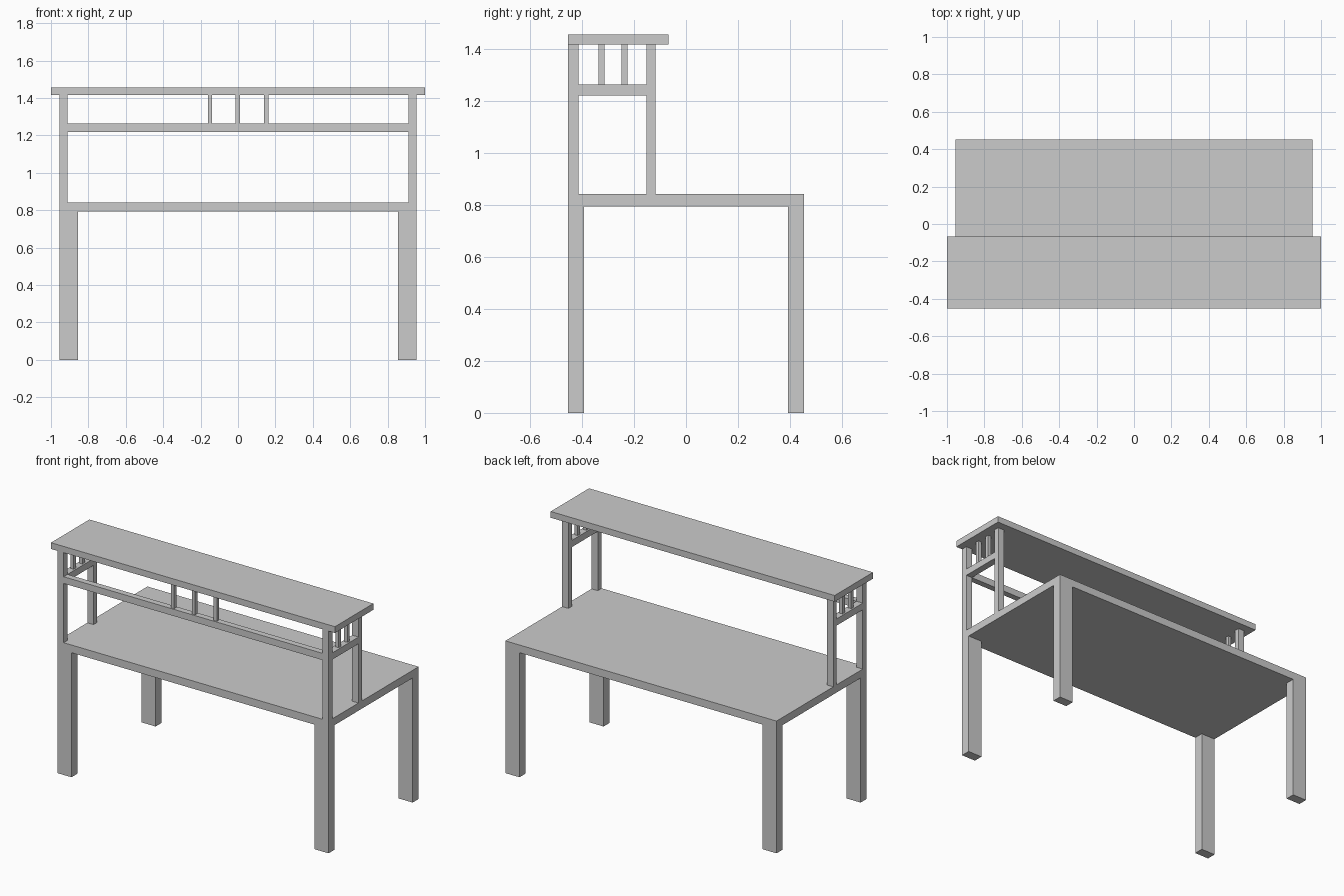
import bpy

if "Cube" in bpy.data.objects:
    bpy.data.objects.remove(bpy.data.objects["Cube"])


def box(name, x, y, z):
    """Box from (min, max) ranges on each axis."""
    bpy.ops.mesh.primitive_cube_add(size=1)
    ob = bpy.context.object
    ob.name = name
    ob.location = [(r[0] + r[1]) / 2 for r in (x, y, z)]
    ob.scale = [r[1] - r[0] for r in (x, y, z)]
    bpy.ops.object.transform_apply(location=True, rotation=False, scale=True)
    return ob


def pair(name, x, y, z):
    """Box mirrored across x = 0."""
    box(name + "_right", x, y, z)
    box(name + "_left", (-x[1], -x[0]), y, z)


W, D = 0.955, 0.453          # half width and half depth of the desk
TOP = (0.793, 0.842)         # desk top heights
RAIL = (1.219, 1.262)        # rail heights
SHELF = (1.415, 1.455)       # shelf heights
POST_X = (0.911, W)
FRONT_Y = (-D, -0.414)
BACK_Y = (-0.152, -0.118)

# Desk top and legs
box("desk_top", (-W, W), (-D, D), TOP)
pair("front_leg", (0.856, W), (-D, -0.393), (0, TOP[0]))
pair("back_leg", (0.856, W), (0.393, D), (0, TOP[0]))

# Raised shelf and its posts
box("shelf", (-1, 1), (-D, -0.067), SHELF)
pair("front_post", POST_X, FRONT_Y, (TOP[1], SHELF[0]))
pair("rear_post", POST_X, BACK_Y, (TOP[1], SHELF[0]))

# Rails below the shelf
box("front_rail", (-POST_X[0], POST_X[0]), FRONT_Y, RAIL)
pair("side_rail", POST_X, (FRONT_Y[1], BACK_Y[0]), RAIL)

# Spindles between rails and shelf
H = 0.0115
gap = (RAIL[1], SHELF[0])
yc = sum(FRONT_Y) / 2
xc = sum(POST_X) / 2
for i, x in enumerate((-0.15, -0.002, 0.151)):
    box(f"front_spindle_{i + 1}", (x - H, x + H), (yc - H, yc + H), gap)
for i, y in enumerate((-0.325, -0.237)):
    pair(f"side_spindle_{i + 1}", (xc - H, xc + H), (y - H, y + H), gap)
